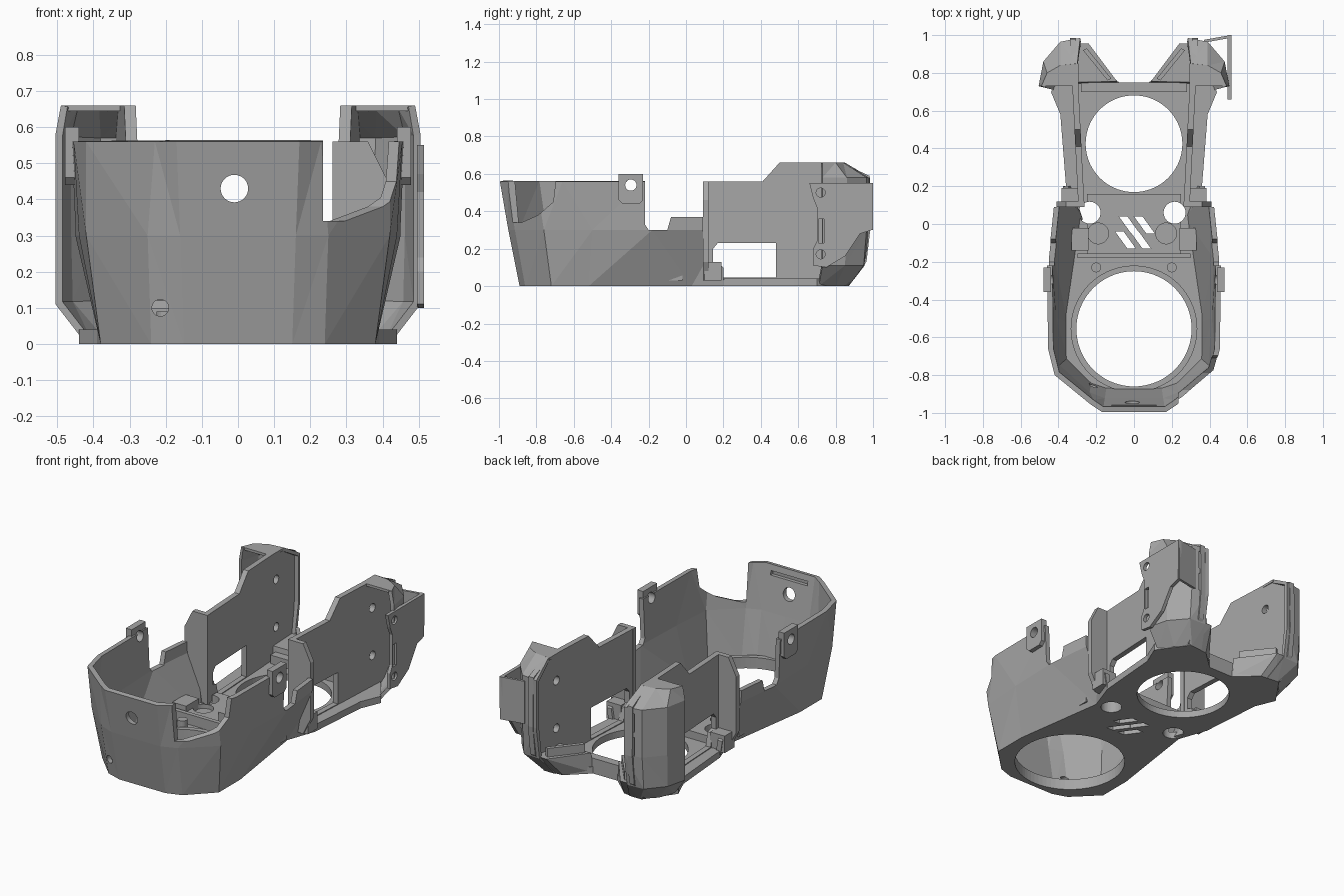
import bpy, bmesh
from math import cos, sin, pi

if "Cube" in bpy.data.objects:
    bpy.data.objects.remove(bpy.data.objects["Cube"], do_unlink=True)

grey = bpy.data.materials.new("plain_grey")
grey.use_nodes = True
grey.diffuse_color = (0.38, 0.38, 0.38, 1)
grey.node_tree.nodes["Principled BSDF"].inputs["Base Color"].default_value = (0.38, 0.38, 0.38, 1)


def finish(name, bm):
    mesh = bpy.data.meshes.new(name)
    bm.to_mesh(mesh)
    bm.free()
    mesh.materials.append(grey)
    ob = bpy.data.objects.new(name, mesh)
    bpy.context.collection.objects.link(ob)
    return ob


def apply_mod(ob, kind, **settings):
    mod = ob.modifiers.new(kind.title(), kind)
    for key, value in settings.items():
        setattr(mod, key, value)
    bpy.context.view_layer.objects.active = ob
    bpy.ops.object.modifier_apply(modifier=mod.name)


def mirror(ob):
    apply_mod(ob, 'MIRROR', use_clip=True)
    return ob


def prism(name, pts, axis, lo, hi, shear=0.0):
    """Extrude a 2D outline along an axis; shear leans x-prisms along y."""
    def place(p, d):
        a, b = p
        return {'x': (d + shear * a, a, b), 'y': (a, d, b), 'z': (a, b, d)}[axis]
    bm = bmesh.new()
    low = [bm.verts.new(place(p, lo)) for p in pts]
    high = [bm.verts.new(place(p, hi)) for p in pts]
    bm.faces.new(low)
    bm.faces.new(high)
    for i in range(len(pts)):
        j = (i + 1) % len(pts)
        bm.faces.new((low[i], low[j], high[j], high[i]))
    bmesh.ops.recalc_face_normals(bm, faces=bm.faces)
    return finish(name, bm)


def rect(a0, a1, b0, b1):
    return [(a0, b0), (a1, b0), (a1, b1), (a0, b1)]


def circle(a, b, r, n=48):
    return [(a + r * cos(2 * pi * i / n), b + r * sin(2 * pi * i / n)) for i in range(n)]


def skin(name, rings, thickness):
    """Faceted surface through open rings, mirrored and thickened inwards."""
    bm = bmesh.new()
    rows = [[bm.verts.new((x, y, z)) for x, y in pts] for z, pts in rings]
    for a, b in zip(rows, rows[1:]):
        for i in range(len(a) - 1):
            bm.faces.new((a[i], a[i + 1], b[i + 1]))
            bm.faces.new((a[i], b[i + 1], b[i]))
    ob = mirror(finish(name, bm))
    apply_mod(ob, 'SOLIDIFY', thickness=thickness, offset=-1, use_even_offset=True)
    return ob


def cut(ob, cutters):
    for c in cutters:
        apply_mod(ob, 'BOOLEAN', object=c, operation='DIFFERENCE', solver='EXACT')


def discard(cutters):
    for c in cutters:
        bpy.data.objects.remove(c, do_unlink=True)


# Faceted front tub
base = [(0, -.89), (.15, -.89), (.24, -.86), (.38, -.72), (.38, -.52), (.30, .03), (.36, .20)]
tub = skin("front_tub", [
    (0, base),
    (.30, [(0, -.95), (.16, -.95), (.25, -.915), (.42, -.76), (.44, -.5), (.45, -.18), (.41, .20)]),
    (.56, [(0, -.995), (.17, -.995), (.23, -.955), (.42, -.80), (.455, -.66), (.46, -.22), (.42, .20)]),
], .028)
tools = [
    prism("side_cut", [(-.22, .7), (-.22, .33), (-.2, .3), (-.1, .3), (-.08, .37), (.09, .37),
                       (.09, .13), (.16, .13), (.2, .1), (.2, .04), (.3, .04), (.3, .7)], 'x', -.7, .7),
    prism("corner_cut", [(-1.1, .34), (-.88, .34), (-.79, .38), (-.71, .45), (-.68, .7), (-1.1, .7)],
          'x', .235, .7),
    prism("front_hole_cut", circle(-.01, .43, .038), 'y', -1.1, -.8),
    prism("drain_cut", circle(-.215, .1, .023), 'y', -1.1, -.75),
    prism("lip_slot_cut", rect(-.12, .12, .505, .53), 'y', -.978, -.9),
]
cut(tub, tools)
discard(tools)

# Floor plate with two big openings, screw holes and vent slots
half = base[1:] + [(.39, .58), (.44, .70), (.32, .87), (.2, .86), (.08, .75)]
outline = half + [(-x, y) for x, y in reversed(half)]
floor = prism("floor_plate", outline, 'z', 0, .04)
deck = prism("raised_deck", rect(-.25, .25, -.16, .16), 'z', .035, .085)
tools = [prism("front_opening", circle(0, -.555, .305, 72), 'z', -.1, .3),
         prism("rear_opening", circle(0, .425, .256, 72), 'z', -.1, .3)]
for x in (-.235, .215):
    tools.append(prism("screw_cut", circle(x, .06, .058), 'z', -.1, .3))
for x, y in ((-.08, .04), (0, .04), (-.1, -.04), (-.02, -.04)):
    tools.append(prism("vent_cut", [(x, y), (x + .045, y), (x + .11, y - .09), (x + .065, y - .09)],
                       'z', -.1, .3))
cut(floor, tools)
for x in (-.19, .17):
    tools.append(prism("recess_cut", circle(x, -.05, .055), 'z', .06, .3))
cut(deck, tools)
discard(tools)

# Collar around the front opening
collar = prism("front_collar", circle(0, -.555, .335, 72), 'z', .03, .065)
tools = [prism("collar_cut", circle(0, -.555, .305, 72), 'z', -.1, .3)]
cut(collar, tools)
discard(tools)

# Rear side walls with window and screw holes
wall = mirror(prism("rear_side_wall", [(.10, .02), (.10, .56), (.41, .56), (.50, .66), (.83, .66),
                                       (.98, .59), (.985, .3), (.965, .13), (.87, .01)],
                    'x', .258, .29, .05))
tools = [prism("window_cut", [(.2, .045), (.48, .045), (.48, .23), (.17, .23), (.145, .2), (.145, .13), (.18, .12)],
               'x', -.6, .6),
         prism("upper_screw_cut", circle(.78, .5, .025), 'x', -.6, .6),
         prism("lower_screw_cut", circle(.78, .22, .025), 'x', -.6, .6)]
cut(wall, tools)
discard(tools)

# Rear corner covers with stacked back windows
covers = skin("rear_corner_cover", [
    (0, [(.42, .71), (.38, .80), (.31, .87), (.24, .87)]),
    (.11, [(.505, .73), (.475, .85), (.39, .95), (.285, .955)]),
    (.30, [(.505, .73), (.48, .86), (.39, .965), (.285, .985)]),
    (.58, [(.505, .73), (.48, .86), (.39, .965), (.285, .985)]),
    (.66, [(.49, .73), (.46, .80), (.39, .84), (.30, .85)]),
], .02)
tools = [prism("back_window_cut", rect(s * .325 - .02, s * .325 + .02, z, z + .11), 'y', .9, 1.1)
         for s in (-1, 1) for z in (.3, .44)]
cut(covers, tools)
discard(tools)
mirror(prism("cover_cap", [(.295, .73), (.49, .73), (.46, .80), (.39, .84), (.295, .85)], 'z', .645, .66))

# Screw flange on the left rear corner
flange = prism("screw_flange", [(.66, .55), (1.0, .55), (.995, .3), (.93, .28), (.85, .16), (.75, .1),
                                (.68, .11), (.68, .2), (.70, .24), (.70, .42), (.68, .47)],
               'x', .495, .515)
tools = [prism("flange_hole", circle(.72, z, .024), 'x', .4, .6) for z in (.17, .5)]
tools.append(prism("flange_slot", rect(.708, .738, .23, .36), 'x', .4, .6))
cut(flange, tools)
discard(tools)
prism("flange_back", [(.37, .96), (.51, .985), (.51, 1.0), (.37, .975)], 'z', .3, .55)

# Splayed rear feet, cross bar and inner ribs
bm = bmesh.new()
for z, pts in ((0, [(.08, .74), (.2, .86), (.3, .87), (.3, .74)]),
               (.12, [(.09, .755), (.24, .955), (.31, .955), (.31, .75)])):
    for x, y in pts:
        bm.verts.new((x, y, z))
bmesh.ops.convex_hull(bm, input=bm.verts)
mirror(finish("rear_foot", bm))
prism("rear_cross_bar", rect(-.28, .28, .70, .75), 'z', .03, .09)
mirror(prism("rear_rib", [(.12, .77), (.14, .76), (.27, .92), (.25, .93)], 'z', .1, .17))

# Bulkheads where the tub meets the rear walls
mirror(prism("bulkhead", [(.262, .03), (.36, .03), (.41, .13), (.41, .46), (.36, .56), (.262, .56)],
             'y', .09, .12))
mirror(prism("bulkhead_foot", rect(.29, .385, .10, .19), 'z', .03, .13))
mirror(prism("deck_side_block", rect(.24, .33, -.14, -.02), 'z', .03, .12))
prism("deck_rib", rect(-.3, .3, -.18, -.155), 'z', .03, .1)
mirror(prism("screw_post", circle(.2, -.23, .026, 24), 'z', .03, .09))

# Mounting tabs on the tub sides
tabs = mirror(prism("mounting_tab", [(-.36, .46), (-.34, .44), (-.25, .44), (-.23, .46), (-.23, .6), (-.36, .6)],
                    'x', .44, .478))
tools = [prism("tab_hole", circle(-.295, .54, .03), 'x', -.6, .6)]
cut(tabs, tools)
cut(tub, tools)
discard(tools)
